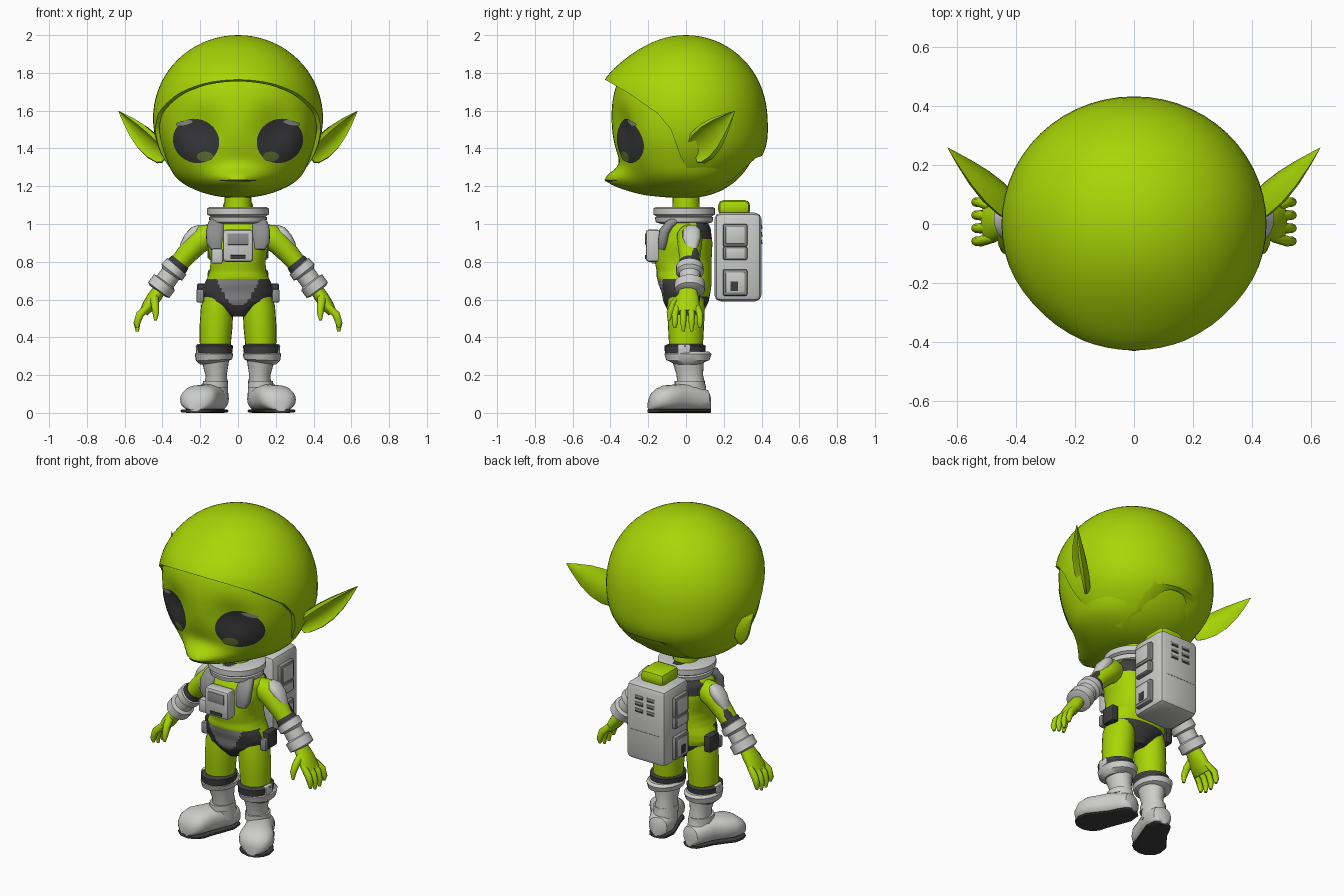
import bpy, bmesh, math
from mathutils import Vector

cube = bpy.data.objects.get("Cube")
if cube:
    bpy.data.objects.remove(cube, do_unlink=True)


def material(name, r, g, b):
    m = bpy.data.materials.new(name)
    m.use_nodes = True
    m.diffuse_color = (r, g, b, 1)
    m.node_tree.nodes["Principled BSDF"].inputs["Base Color"].default_value = (r, g, b, 1)
    return m


GREEN = material("lime green", 0.39, 0.67, 0.002)
LIGHT = material("light grey", 0.6, 0.61, 0.59)
MID = material("mid grey", 0.27, 0.275, 0.27)
DARK = material("charcoal", 0.048, 0.048, 0.05)
EYE = material("eye black", 0.04, 0.04, 0.043)
GLINT = material("eye olive", 0.12, 0.17, 0.03)


def finish(name, bm, mats, mirror=False, angle=40):
    """Turn a bmesh into a smooth-shaded object, optionally mirrored across x."""
    bmesh.ops.recalc_face_normals(bm, faces=bm.faces)
    me = bpy.data.meshes.new(name)
    bm.to_mesh(me)
    bm.free()
    for m in mats if isinstance(mats, list) else [mats]:
        me.materials.append(m)
    me.shade_smooth()
    me.set_sharp_from_angle(angle=math.radians(angle))
    ob = bpy.data.objects.new(name, me)
    bpy.context.scene.collection.objects.link(ob)
    if mirror:
        ob.modifiers.new("Mirror", 'MIRROR').use_mirror_merge = False
    return ob


def spow(v, e):
    return math.copysign(abs(v) ** e, v)


def bridge(bm, loops):
    """Skin a list of equal vertex loops and cap both ends."""
    n = len(loops[0])
    for a, b in zip(loops, loops[1:]):
        for k in range(n):
            bm.faces.new((a[k], a[(k + 1) % n], b[(k + 1) % n], b[k]))
    bm.faces.new(loops[0])
    bm.faces.new(loops[-1])


def tube(name, rings, mats, mirror=False, n=20, ref=(0, 1, 0), e=1.0, rule=None):
    """Loft rings (x, y, z, rx, ry), with ry along ref; e < 1 squares them."""
    bm = bmesh.new()
    v, pts, loops = Vector(ref), [Vector(r[:3]) for r in rings], []
    for i, r in enumerate(rings):
        u = (pts[min(i + 1, len(pts) - 1)] - pts[max(i - 1, 0)]).cross(v).normalized()
        angles = [math.tau * k / n for k in range(n)]
        loops.append([bm.verts.new(pts[i] + u * r[3] * spow(math.cos(a), e)
                                   + v * r[4] * spow(math.sin(a), e)) for a in angles])
    bridge(bm, loops)
    if rule:
        for f in bm.faces:
            f.material_index = rule(f.calc_center_median())
    return finish(name, bm, mats, mirror)


def box(name, c, s, mat, bevel=0.01, mirror=False):
    bm = bmesh.new()
    bmesh.ops.create_cube(bm, size=1)
    for v in bm.verts:
        v.co = Vector(c) + Vector([a * b for a, b in zip(v.co, s)])
    if bevel:
        bmesh.ops.bevel(bm, geom=bm.edges[:], offset=bevel, segments=2, affect='EDGES', profile=0.5)
    return finish(name, bm, mat, mirror)


# Head: rounded ball with full jaw, broad muzzle and shallow eye sockets
HX, HY, HZ, HC, P = 0.422, 0.395, 0.422, 1.56, 2.2


def jaw(z):
    return 1 + 0.1 * math.exp(-((z - 1.21) / 0.09) ** 2)


def relief(x, z):
    mz = 0.065 if z > 1.225 else 0.1
    muzzle = 0.16 * math.exp(-(x / 0.15) ** 2 - ((z - 1.225) / mz) ** 2)
    return muzzle - 0.045 * math.exp(-((abs(x) - 0.2) / 0.11) ** 2 - ((z - 1.5) / 0.12) ** 2)


def face_y(x, z):
    rest = 1 - abs(x / HX / jaw(z)) ** P - abs((z - HC) / HZ) ** P
    return -HY * max(rest, 0) ** (1 / P) - relief(x, z)


bm = bmesh.new()
bmesh.ops.create_uvsphere(bm, u_segments=80, v_segments=60, radius=1)
for v in bm.verts:
    d = v.co / sum(abs(c) ** P for c in v.co) ** (1 / P)
    z = HC + d.z * HZ
    x = d.x * HX * jaw(z)
    v.co = (x, d.y * HY - relief(x, z) * min(1, max(0, -d.y / 0.3)), z)
finish("head", bm, GREEN)


def face_patch(name, cx, cz, rx, rz, mat, lift, tilt=0.0, mirror=True):
    """Thin oval painted on the face."""
    bm = bmesh.new()
    rows = []
    for j in range(9):
        row = []
        for k in range(32):
            a = math.tau * k / 32
            p, q = rx * math.cos(a) * (j + .01) / 8, rz * math.sin(a) * (j + .01) / 8
            x = cx + p * math.cos(tilt) - q * math.sin(tilt)
            z = cz + p * math.sin(tilt) + q * math.cos(tilt)
            row.append(bm.verts.new((x, face_y(x, z) - lift, z)))
        rows.append(row)
    for a, b in zip(rows, rows[1:]):
        for k in range(32):
            bm.faces.new((a[k], a[(k + 1) % 32], b[(k + 1) % 32], b[k]))
    return finish(name, bm, mat, mirror)


face_patch("eyes", 0.222, 1.44, 0.125, 0.115, EYE, 0.005, 0.5)
face_patch("eye_glints", 0.175, 1.357, 0.042, 0.026, GLINT, 0.008)
face_patch("eye_shines", 0.285, 1.535, 0.045, 0.012, MID, 0.008, -0.2)
face_patch("mouth", 0, 1.23, 0.1, 0.005, DARK, 0.004, 0, False)

# Helmet: shell with a pulled-out brim, cut open at the face and nape
bm = bmesh.new()
bmesh.ops.create_uvsphere(bm, u_segments=56, v_segments=36, radius=1)
for v in bm.verts:
    x, y, z = v.co.x * 0.45, v.co.y * 0.43, HC + v.co.z * 0.44
    if y < 0:
        y -= 0.05 * math.exp(-((z - 1.75) / 0.13) ** 2) * max(0, 1 - (x / 0.45) ** 2) * min(1, -y / 0.2)
    else:
        y += 0.02 * math.exp(-((z - 1.38) / 0.12) ** 2) * min(1, y / 0.2)
    v.co = (x, y, z)
helmet = finish("helmet", bm, GREEN)
outline = [(-.7, 1.78), (-.43, 1.765), (-.3, 1.69), (-.15, 1.585), (-.08, 1.5), (-.03, 1.36),
           (.03, 1.25), (.1, 1.165), (.24, 1.23), (.37, 1.35), (.46, 1.38), (.7, 1.38), (.7, .9), (-.7, .9)]
bm = bmesh.new()
base = bm.faces.new([bm.verts.new((-0.7, y, z)) for y, z in outline])
new = bmesh.ops.extrude_face_region(bm, geom=[base])["geom"]
bmesh.ops.translate(bm, vec=(1.4, 0, 0), verts=[g for g in new if isinstance(g, bmesh.types.BMVert)])
cutter = finish("helmet_cutter", bm, GREEN)
cutter.hide_render = True
shell = helmet.modifiers.new("Shell", 'SOLIDIFY')
shell.thickness, shell.offset = 0.02, -1
cut = helmet.modifiers.new("Opening", 'BOOLEAN')
cut.object, cut.operation, cut.solver = cutter, 'DIFFERENCE', 'EXACT'
mesh = bpy.data.meshes.new_from_object(helmet.evaluated_get(bpy.context.evaluated_depsgraph_get()))
helmet.modifiers.clear()
helmet.data = mesh
mesh.set_sharp_from_angle(angle=math.radians(40))
bpy.data.objects.remove(cutter, do_unlink=True)

# Ears: leaf-shaped lofts with a hollow front
bm = bmesh.new()
root, tip = Vector((0.395, 0.035, 1.36)), Vector((0.632, 0.258, 1.597))
axis = (tip - root).normalized()
out = axis.cross(Vector((-0.12, -0.6, 0.75))).normalized()
wide = out.cross(axis)
section = [(-1, 0), (-.8, .25), (-.55, -.25), (0, -.4), (.55, -.25), (.8, .25), (1, 0), (.6, -.7), (0, -.95), (-.6, -.7)]
rings = []
for t, w in [(0, .05), (.08, .075), (.25, .09), (.45, .086), (.65, .064), (.82, .036), (.94, .014), (1, .002)]:
    c = root.lerp(tip, t) + out * 0.015 * math.sin(math.pi * t)
    rings.append([bm.verts.new(c + wide * w * a + out * w * b * 0.6) for a, b in section])
bridge(bm, rings)
finish("ears", bm, GREEN, True, 50)


# Torso with briefs: grey front panel, charcoal sides and upper back
def suit_rule(c):
    if c.y < -0.03 and c.z < 0.715:
        return 1 if abs(c.x) < 0.115 * math.sqrt(max(0, (c.z - 0.565) / 0.15)) else 2
    return 2 if c.z < 0.61 or (c.y > 0.05 and c.z > 0.93) else 0


profile = [(0, 0, 1.03, .12, .1), (0, 0, .98, .165, .13), (0, -.01, .9, .165, .15), (0, -.015, .8, .145, .15),
           (0, -.01, .75, .15, .145), (0, -.01, .72, .16, .145), (0, -.005, .68, .18, .14),
           (0, 0, .64, .19, .13), (0, 0, .59, .17, .12), (0, 0, .55, .11, .1), (0, 0, .51, .04, .07)]
dense = [[p + (q - p) * s / 4 for p, q in zip(a, b)] for a, b in zip(profile, profile[1:]) for s in range(4)]
tube("torso", dense + profile[-1:], [GREEN, MID, DARK], n=72, e=0.9, rule=suit_rule)
tube("neck", [(0, 0, 1.0, .075, .075), (0, 0, 1.18, .07, .07)], GREEN)
tube("collar", [(0, -.01, 1.0, .13, .12), (0, -.01, 1.01, .15, .15), (0, -.01, 1.035, .155, .155),
                (0, -.01, 1.04, .145, .145), (0, -.01, 1.05, .163, .163), (0, -.01, 1.083, .163, .163),
                (0, -.01, 1.09, .15, .15), (0, -.01, 1.085, .12, .12)], LIGHT, n=32)
tube("collar_lining", [(0, -.01, 1.07, .12, .12), (0, -.01, 1.088, .118, .118)], DARK, n=32)

# Chest unit and harness
box("chest_unit", (0, -.175, .885), (.16, .075, .17), LIGHT, .015)
box("chest_screen", (0, -.214, .92), (.11, .006, .06), MID, .002)
box("chest_label", (0, -.214, .825), (.08, .006, .02), DARK, .002)
box("chest_pouch", (-.11, -.16, .83), (.06, .05, .08), LIGHT)
tube("chest_plates", [(.115, -.13, .865, .018, .03), (.122, -.125, .9, .025, .045), (.122, -.115, .96, .028, .048),
                      (.115, -.085, 1.0, .025, .045), (.1, -.03, 1.035, .015, .035)],
     MID, True, ref=(1, 0, 0), n=16, e=0.7)
box("hip_pouches", (.195, .03, .635), (.045, .09, .1), DARK, .01, True)
box("hip_buckles", (.2, -.03, .62), (.04, .03, .07), MID, .008, True)

# Backpack
box("backpack", (0, .275, .825), (.27, .25, .47), LIGHT, .035)
box("backpack_cap", (0, .255, 1.085), (.16, .17, .085), GREEN, .03)
for i, (z, h) in enumerate([(.94, .12), (.845, .07), (.69, .14)]):
    box(f"pack_side_pocket_{i + 1}", (.14, .26, z), (.035, .13, h), MID, .01, True)
    box(f"pack_pocket_plate_{i + 1}", (.158, .26, z), (.006, .1, h * .75), LIGHT, .002, True)
box("pack_lower_catch", (.162, .255, .67), (.004, .04, .05), DARK, 0, True)
for i in range(3):
    box(f"pack_vents_{i + 1}", (.04, .399, .985 - i * .04), (.055, .008, .024), MID, .003, True)
    box(f"pack_vent_slots_{i + 1}", (.04, .402, .979 - i * .04), (.045, .006, .008), DARK, 0, True)
box("pack_seam", (0, .399, .78), (.2, .004, .005), MID, 0)

# Arms, sleeves and shoulder pads
tube("arms", [(.12, .01, .95, .05, .05), (.17, .02, .935, .068, .068), (.22, .02, .895, .062, .065),
              (.28, .02, .83, .054, .056), (.36, .02, .73, .045, .048)], GREEN, True)
tube("shoulder_pads", [(.2, .03, .985, .015, .025), (.225, .03, .962, .03, .048), (.257, .03, .925, .032, .048),
                       (.28, .03, .885, .028, .035), (.3, .03, .86, .015, .025)], LIGHT, True, n=16, e=0.8)
tube("elbow_pads", [(.288, .035, .87, .02, .026), (.305, .035, .84, .026, .034),
                    (.33, .03, .805, .026, .036), (.34, .03, .79, .02, .036)], DARK, True, n=14)
tube("sleeves", [(.32, .02, .78, .05, .05), (.325, .02, .775, .068, .072), (.35, .02, .745, .07, .074),
                 (.357, .02, .735, .054, .056), (.385, .02, .695, .054, .056), (.39, .02, .69, .07, .08),
                 (.42, .02, .65, .07, .08), (.425, .02, .643, .05, .05)], LIGHT, True)
tube("sleeve_bands", [(.305, .02, .8, .055, .057), (.325, .02, .775, .06, .062)], DARK, True)

# Hands
tube("palms", [(.41, .01, .66, .035, .045), (.445, .01, .61, .037, .058), (.475, .005, .565, .034, .068),
               (.5, .005, .53, .024, .066)], GREEN, True, n=16)
for i in range(4):
    y = -.045 + i * .034
    f = y * 1.3
    drop = .43 if i in (1, 2) else .45
    tube(f"finger_{i + 1}", [(.475, y, .565, .019, .018), (.52, f, .52, .021, .018),
                             (.535, f, .475, .018, .016), (.533, f, drop, .008, .008)], GREEN, True, n=10)
tube("thumbs", [(.445, -.02, .615, .025, .024), (.44, -.065, .575, .021, .022),
                (.435, -.085, .53, .018, .018), (.437, -.09, .49, .008, .008)], GREEN, True, n=10, ref=(1, 0, 0))

# Legs, knee cuffs and boots
tube("legs", [(.1, 0, .64, .07, .09), (.11, 0, .56, .086, .1), (.117, 0, .45, .087, .095),
              (.122, 0, .33, .08, .088)], GREEN, True, n=24)
tube("knee_bands", [(.125, -.005, .3, .092, .105), (.125, -.005, .355, .099, .11), (.125, -.005, .365, .08, .09)],
     DARK, True, n=24)
tube("knee_cuffs", [(.125, .01, .265, .075, .08), (.127, .01, .28, .096, .115), (.127, .01, .312, .102, .125),
                    (.127, .01, .325, .09, .11)], LIGHT, True, n=24)
box("knee_clasps", (.208, -.01, .335), (.03, .07, .06), LIGHT, .01, True)
tube("boot_shafts", [(.12, .035, .08, .07, .075), (.115, .03, .14, .062, .075), (.115, .02, .2, .056, .07),
                     (.12, .01, .28, .074, .085)], LIGHT, True, n=24)
tube("ankle_straps", [(.12, .02, .135, .068, .08), (.12, .02, .17, .066, .08)], LIGHT, True, n=24)
foot = [(.108, .128, .03, .08), (.11, .115, .055, .11), (.12, .06, .075, .13), (.145, 0, .078, .145),
        (.178, -.06, .088, .14), (.205, -.11, .1, .136), (.218, -.15, .092, .12), (.225, -.18, .07, .095),
        (.228, -.197, .035, .06)]
tube("boot_feet", [(x, y, .01 + h / 2, w, h / 2) for x, y, w, h in foot],
     LIGHT, True, n=24, ref=(0, 0, 1), e=0.85)
tube("boot_soles", [(x, y, .01, w * .97, .01) for x, y, w, h in foot],
     DARK, True, n=16, ref=(0, 0, 1), e=0.5)
